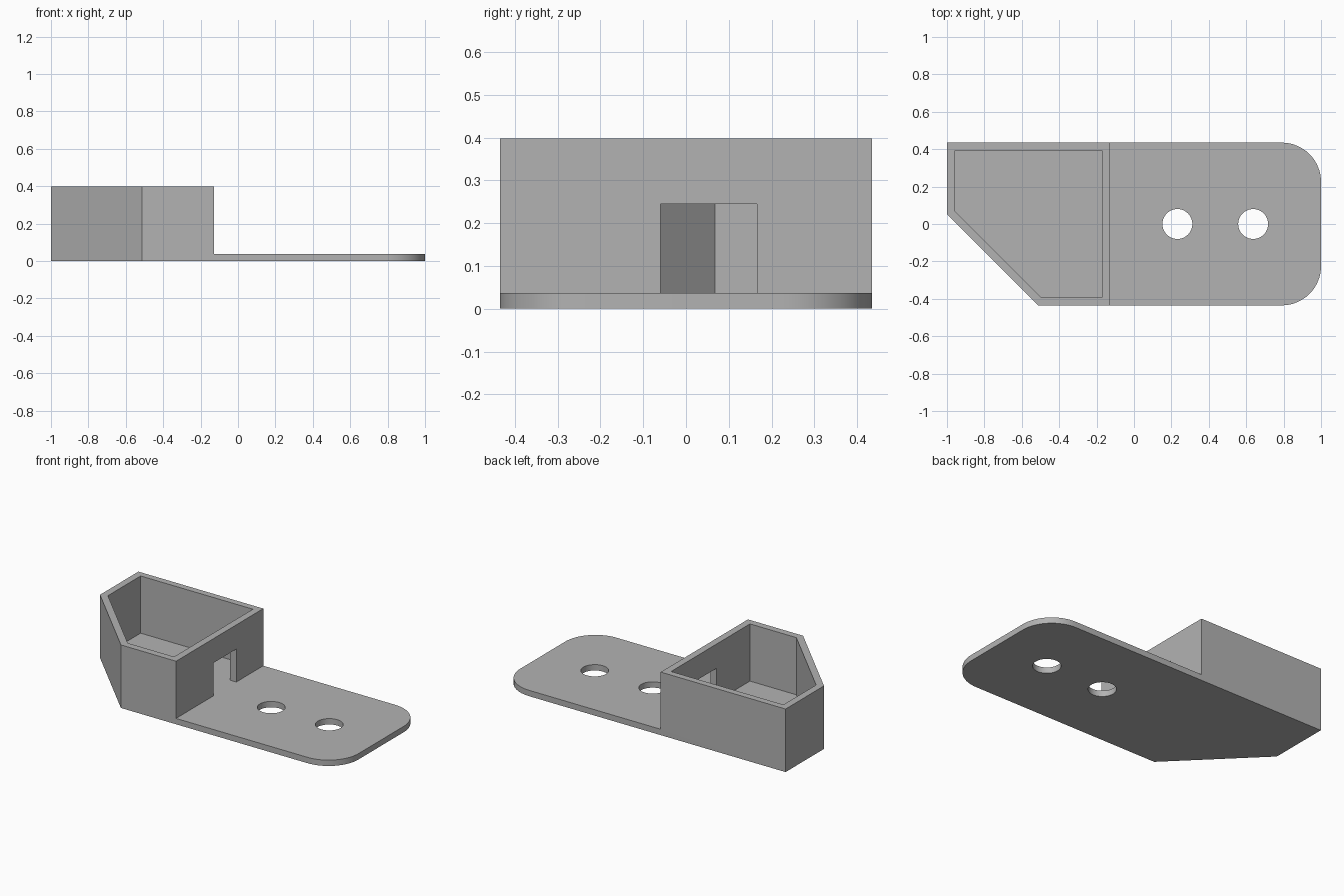
import bpy
import bmesh
from math import cos, sin, pi

old = bpy.data.objects.get("Cube")
if old:
    bpy.data.objects.remove(old)

HALF_W = 0.435      # half depth of the part
HEIGHT = 0.398      # height of the tray walls
PLATE = 0.037       # thickness of plate and tray floor
TRAY_X = -0.128     # outer face of the doorway wall
CORNER = 0.21       # rounded corner radius

grey = bpy.data.materials.new("plain grey")
grey.use_nodes = True
grey.diffuse_color = (0.45, 0.45, 0.45, 1)
grey.node_tree.nodes["Principled BSDF"].inputs["Base Color"].default_value = (0.45, 0.45, 0.45, 1)


def prism(name, outline, z0, z1):
    """Extrude a flat outline between two heights."""
    bm = bmesh.new()
    base = bm.faces.new([bm.verts.new((x, y, z0)) for x, y in outline])
    top = bmesh.ops.extrude_face_region(bm, geom=[base])["geom"]
    bmesh.ops.translate(bm, vec=(0, 0, z1 - z0),
                        verts=[v for v in top if isinstance(v, bmesh.types.BMVert)])
    bmesh.ops.recalc_face_normals(bm, faces=bm.faces)
    mesh = bpy.data.meshes.new(name)
    bm.to_mesh(mesh)
    bm.free()
    mesh.materials.append(grey)
    obj = bpy.data.objects.new(name, mesh)
    bpy.context.collection.objects.link(obj)
    return obj


def arc(cx, cy, r, start, end, steps):
    return [(cx + r * cos(start + (end - start) * i / steps),
             cy + r * sin(start + (end - start) * i / steps)) for i in range(steps + 1)]


def rect(x0, x1, y0, y1):
    return [(x0, y0), (x1, y0), (x1, y1), (x0, y1)]


def cut(target, cutter):
    """Subtract the cutter from the target and discard it."""
    cutter.hide_render = True
    mod = target.modifiers.new(cutter.name, "BOOLEAN")
    mod.operation = "DIFFERENCE"
    mod.solver = "EXACT"
    mod.object = cutter
    bpy.context.view_layer.objects.active = target
    bpy.ops.object.modifier_apply(modifier=mod.name)
    bpy.data.objects.remove(cutter)


# Full outline: chamfered tray end and rounded plate end
cx, cy = 1 - CORNER, HALF_W - CORNER
outline = [(-1, HALF_W), (-1, 0.052), (-0.513, -HALF_W)]
outline += arc(cx, -cy, CORNER, -pi / 2, 0, 16) + arc(cx, cy, CORNER, 0, pi / 2, 16)
bracket = prism("tray_bracket", outline, 0, HEIGHT)

# Lower everything beside the tray to a thin plate
cut(bracket, prism("plate_cutter", rect(TRAY_X, 1.2, -0.6, 0.6), PLATE, 0.6))

# Tray cavity
cavity = [(-0.956, 0.394), (-0.956, 0.068), (-0.496, -0.392), (-0.172, -0.392), (-0.172, 0.394)]
cut(bracket, prism("cavity_cutter", cavity, PLATE, 0.6))

# Doorway through the tray wall
cut(bracket, prism("doorway_cutter", rect(-0.3, 0, -0.06, 0.166), PLATE, 0.245))

# Two screw holes
for x in (0.232, 0.637):
    cut(bracket, prism("hole_cutter", arc(x, 0, 0.08, 0, 2 * pi, 48)[:-1], -0.1, 0.1))

# Smooth the round corners and holes, keep the other edges sharp
bpy.ops.object.select_all(action="DESELECT")
bracket.select_set(True)
bpy.context.view_layer.objects.active = bracket
bpy.ops.object.shade_smooth_by_angle(angle=pi / 6)
